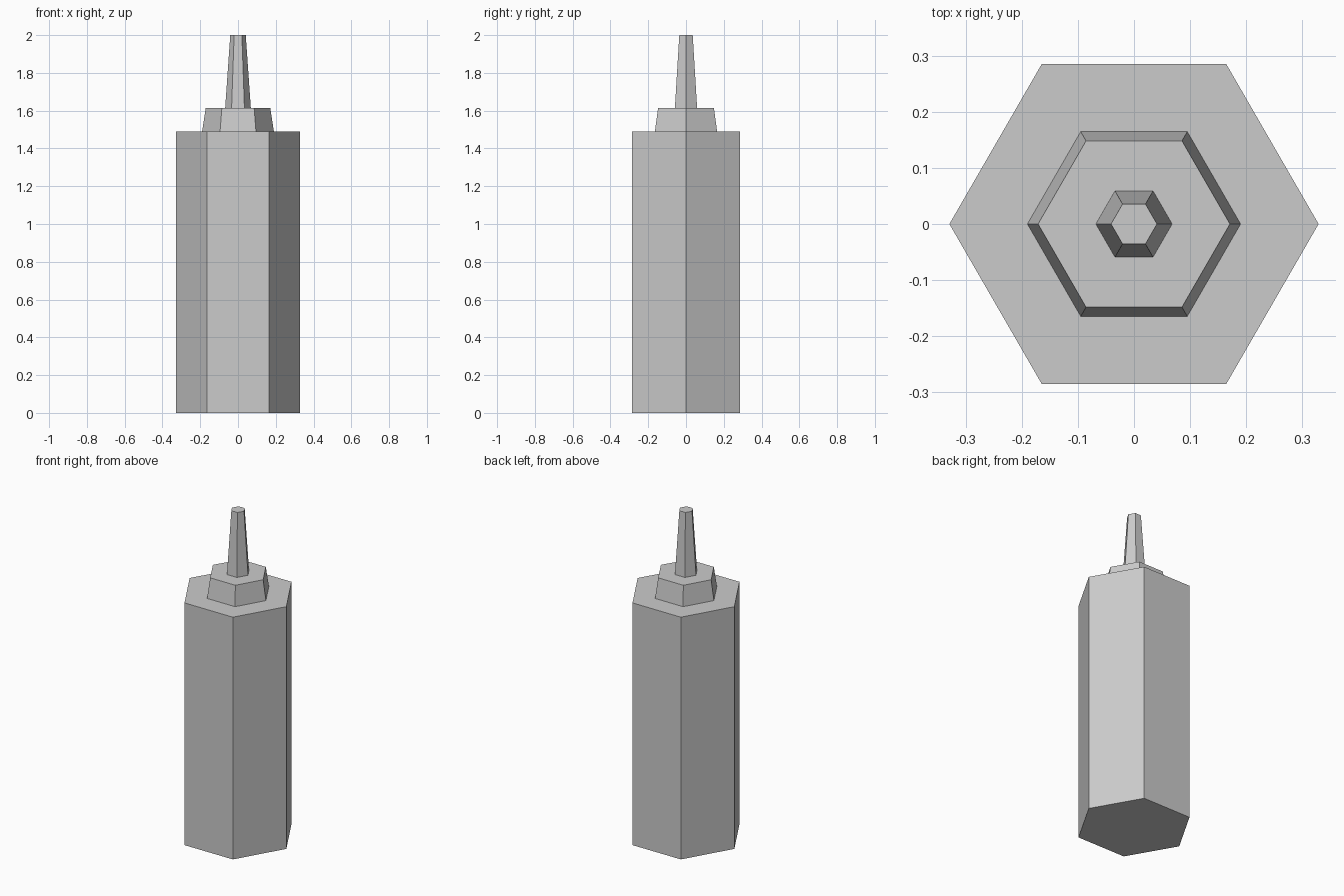
import bpy
import bmesh
from math import cos, sin, pi

if "Cube" in bpy.data.objects:
    bpy.data.objects.remove(bpy.data.objects["Cube"])

SIDES = 6


def hex_frustum(name, z0, z1, r0, r1):
    """Closed six-sided frustum with corners on the x axis."""
    bm = bmesh.new()
    rings = [[bm.verts.new((r * cos(2 * pi * i / SIDES), r * sin(2 * pi * i / SIDES), z))
              for i in range(SIDES)] for z, r in ((z0, r0), (z1, r1))]
    low, high = rings
    bm.faces.new(low[::-1])
    bm.faces.new(high)
    for i in range(SIDES):
        j = (i + 1) % SIDES
        bm.faces.new((low[i], low[j], high[j], high[i]))
    mesh = bpy.data.meshes.new(name)
    bm.to_mesh(mesh)
    bm.free()
    obj = bpy.data.objects.new(name, mesh)
    bpy.context.collection.objects.link(obj)
    return obj


# Straight bottle body, tapered collar and slim nozzle
hex_frustum("bottle_body", 0.0, 1.49, 0.329, 0.329)
hex_frustum("collar", 1.49, 1.613, 0.19, 0.171)
hex_frustum("nozzle", 1.613, 2.0, 0.068, 0.041)
